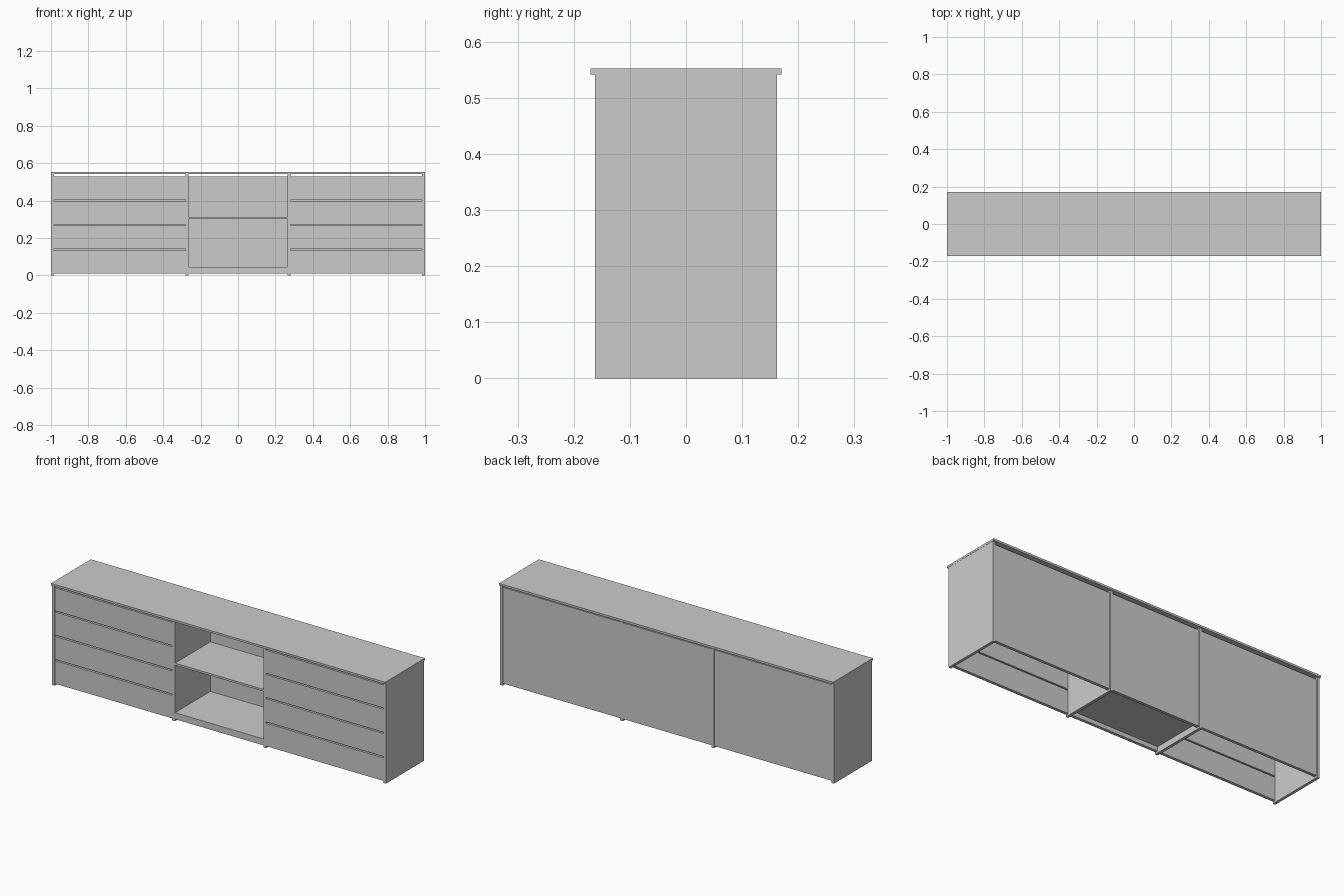
import bpy

if "Cube" in bpy.data.objects:
    bpy.data.objects.remove(bpy.data.objects["Cube"])


def box(name, x, y, z):
    """Axis-aligned box from (min, max) ranges."""
    bpy.ops.mesh.primitive_cube_add(size=1, location=[(a + b) / 2 for a, b in (x, y, z)])
    ob = bpy.context.object
    ob.name = name
    ob.scale = [b - a for a, b in (x, y, z)]
    bpy.ops.object.transform_apply(location=False, rotation=False, scale=True)
    return ob


T = 0.016                      # board thickness
D = 0.162                      # half depth of the carcass
TOP = 0.541                    # underside of the top board
DIV = 0.265                    # inner face of the dividers
BACK = (D - T - 0.004, D - 0.004)
FRONT = (-D + 0.002, -D + 0.002 + T)

# Overhanging top
box("top_board", (-1, 1), (-0.17, 0.17), (TOP, 0.552))

for s, side in ((-1, "left"), (1, "right")):
    def span(a, b):
        return tuple(sorted((s * a, s * b)))

    # Upright boards
    box(side + "_end_panel", span(1 - T, 0.999), (-D, D), (0, TOP))
    box(side + "_divider", span(DIV, DIV + T), (-D, D), (0, TOP))
    # Back panel of the drawer bay
    bay = span(DIV + T, 1 - T)
    box(side + "_back_panel", bay, BACK, (0.01, 0.53))
    # Four drawer fronts separated by narrow gaps
    pitch = 0.1315
    for i in range(4):
        z = 0.01 + i * pitch
        box(f"{side}_drawer_front_{i + 1}", bay, FRONT, (z, z + pitch - 0.007))

# Open centre bay
centre = (-DIV, DIV)
box("centre_back_panel", centre, BACK, (0.01, 0.53))
box("middle_shelf", centre, (-D + 0.002, BACK[0]), (0.302, 0.313))
box("bottom_shelf", centre, (FRONT[1], BACK[0]), (0.033, 0.045))
box("plinth", centre, FRONT, (0.01, 0.045))
